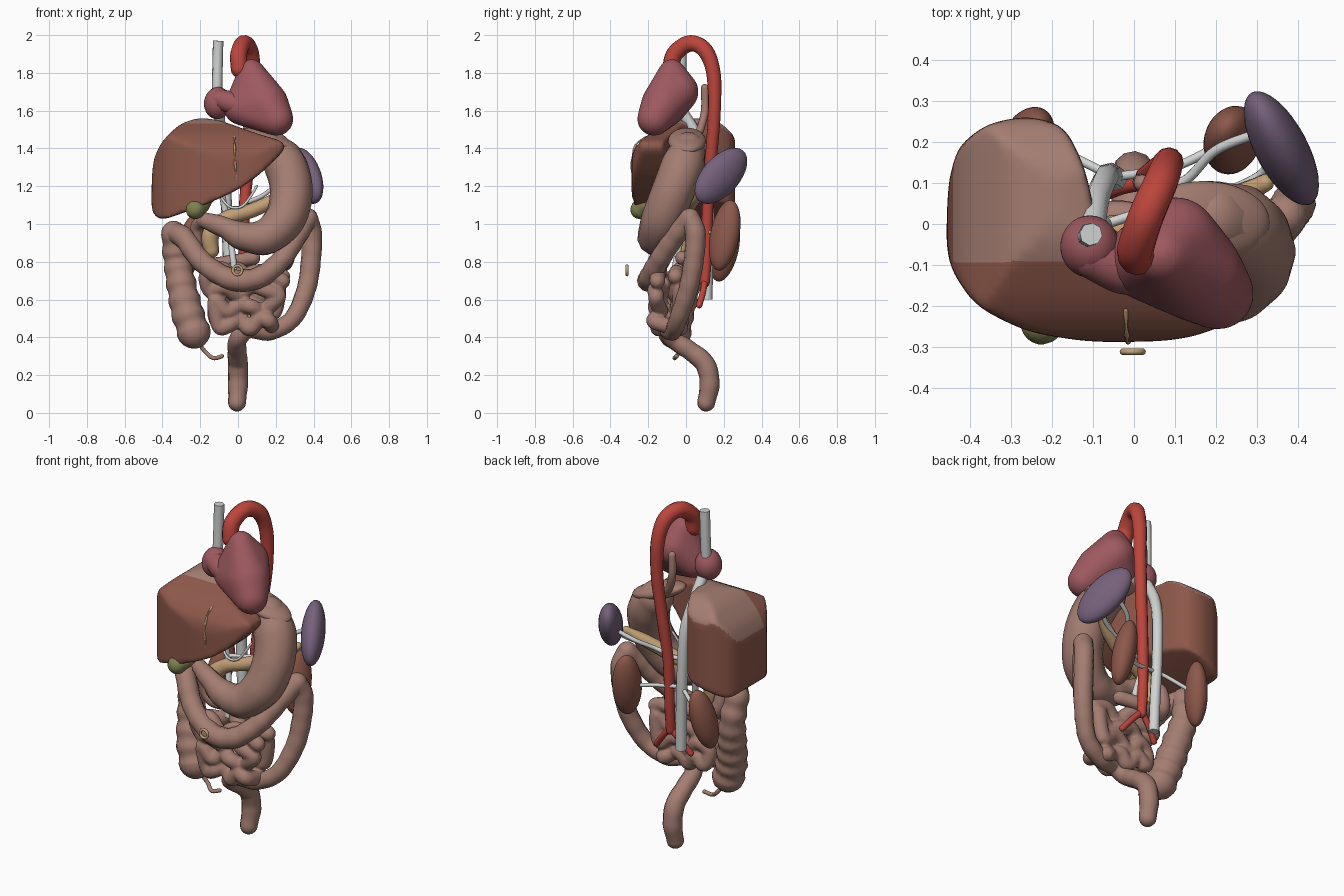
import bpy, bmesh, math, random
from mathutils import Vector, Matrix

if "Cube" in bpy.data.objects:
    bpy.data.objects.remove(bpy.data.objects["Cube"])
random.seed(4)


def material(name, rgb):
    m = bpy.data.materials.new(name)
    m.use_nodes = True
    m.diffuse_color = (*rgb, 1)
    m.node_tree.nodes["Principled BSDF"].inputs["Base Color"].default_value = (*rgb, 1)
    return m


GUT = material("gut_brown", (.37, .205, .165))
HEART = material("heart_rose", (.34, .1, .115))
RED = material("artery_red", (.5, .06, .045))
LIVER = material("liver_brown", (.265, .097, .068))
PURPLE = material("spleen_purple", (.18, .12, .2))
OLIVE = material("gallbladder_olive", (.22, .22, .08))
TAN = material("pancreas_tan", (.54, .35, .18))
GREY = material("vein_grey", (.64, .65, .65))


def add_mesh(name, mesh, *mats):
    ob = bpy.data.objects.new(name, mesh)
    bpy.context.collection.objects.link(ob)
    mesh.materials.clear()
    for m in mats:
        mesh.materials.append(m)
    mesh.polygons.foreach_set("use_smooth", [True] * len(mesh.polygons))
    return ob


def baked(ob):
    deps = bpy.context.evaluated_depsgraph_get()
    mesh = bpy.data.meshes.new_from_object(ob.evaluated_get(deps))
    bpy.data.objects.remove(ob)
    return mesh


def tube(name, pts, mat, radius=1, steps=8, round_ends=True, haustra=0, sides=4):
    """Smooth sweep through (x, y, z[, r]) points with domed ends."""
    pts = [(Vector(p[:3]), p[3] if len(p) > 3 else radius) for p in pts]
    ext = [pts[0]] + pts + [pts[-1]]
    path = []
    for i in range(len(pts) - 1):
        a, b, c, d = ext[i:i + 4]
        for k in range(steps):
            t = k / steps
            pos = (b[0] * 2 + (c[0] - a[0]) * t + (a[0] * 2 - b[0] * 5 + c[0] * 4 - d[0]) * t * t
                   + (b[0] * 3 - a[0] - c[0] * 3 + d[0]) * t ** 3) / 2
            s = t * t * (3 - 2 * t)
            path.append((pos, b[1] + (c[1] - b[1]) * s))
    path.append(pts[-1])
    if haustra:
        dist, out = 0, []
        for i, (p, r) in enumerate(path):
            dist += (p - path[i - 1][0]).length if i else 0
            out.append((p, r * (1 + haustra * math.cos(dist * 70))))
        path = out
    if round_ends:
        def dome(end, inner):
            d = (end[0] - inner[0]).normalized()
            return [(end[0] + d * end[1] * math.sin(w), end[1] * math.cos(w))
                    for w in (.3, .6, .9, 1.2, 1.4, 1.55)]
        path = dome(path[0], path[1])[::-1] + path + dome(path[-1], path[-2])
    cu = bpy.data.curves.new(name, "CURVE")
    cu.dimensions = "3D"
    cu.bevel_depth = 1
    cu.bevel_resolution = sides
    cu.use_fill_caps = True
    sp = cu.splines.new("POLY")
    sp.points.add(len(path) - 1)
    for q, (p, r) in zip(sp.points, path):
        q.co = (*p, 1)
        q.radius = r
    ob = bpy.data.objects.new(name, cu)
    bpy.context.collection.objects.link(ob)
    ob = add_mesh(name, baked(ob), mat)
    if not round_ends:
        for f in ob.data.polygons:
            f.use_smooth = len(f.vertices) == 4
    return ob


def ellipsoid(name, loc, radii, long_axis, thin_axis, mat):
    """radii = (thin, middle, long)"""
    z = Vector(long_axis).normalized()
    x = Vector(thin_axis)
    x = (x - z * x.dot(z)).normalized()
    rot = Matrix((x, z.cross(x), z)).transposed().to_4x4()
    bm = bmesh.new()
    bmesh.ops.create_uvsphere(bm, u_segments=32, v_segments=20, radius=1,
                              matrix=Matrix.Translation(loc) @ rot @ Matrix.Diagonal((*radii, 1)))
    me = bpy.data.meshes.new(name)
    bm.to_mesh(me)
    return add_mesh(name, me, mat)


def softened(ob, voxel, rounds):
    m = ob.modifiers.new("remesh", "REMESH")
    m.mode, m.voxel_size = "VOXEL", voxel
    m = ob.modifiers.new("smooth", "SMOOTH")
    m.factor, m.iterations = .5, rounds
    return baked(ob)


def rounded(outline):
    """Two passes of corner cutting."""
    pts = [Vector(p) for p in outline]
    for _ in range(2):
        pts = [q for i, p in enumerate(pts) for q in (pts[i - 1].lerp(p, .8), p.lerp(pts[(i + 1) % len(pts)], .2))]
    return pts


def prism(name, outline, axis):
    """Outline in the two axes other than axis, extruded far along axis."""
    bm = bmesh.new()
    def place(p, d):
        v = list(p)
        v.insert(axis, d)
        return bm.verts.new(v)
    lo, hi = ([place(p, d) for p in rounded(outline)] for d in (-3, 3))
    bm.faces.new(lo)
    bm.faces.new(hi)
    for i in range(len(lo)):
        bm.faces.new((lo[i - 1], lo[i], hi[i], hi[i - 1]))
    bmesh.ops.recalc_face_normals(bm, faces=bm.faces)
    me = bpy.data.meshes.new(name)
    bm.to_mesh(me)
    return add_mesh(name, me, LIVER)


# Liver: intersection of its front, top and side outlines, softened
front = prism("liver_front", [(-.46, 1), (-.455, 1.32), (-.41, 1.43), (-.31, 1.53), (-.2, 1.565), (-.08, 1.545),
                              (.08, 1.485), (.28, 1.425), (.12, 1.265), (0, 1.18), (-.2, 1.09)], 1)
top = prism("liver_top", [(-.46, -.09), (-.455, .1), (-.43, .19), (-.36, .245), (-.26, .265), (-.17, .24), (-.12, .14),
                          (-.09, 0), (.1, -.08), (.28, -.13), (.27, -.23), (.12, -.285), (-.1, -.29), (-.26, -.265),
                          (-.39, -.2)], 2)
side = prism("liver_side", [(-.29, 1), (-.295, 1.38), (-.21, 1.47), (-.06, 1.55), (.08, 1.57), (.18, 1.54),
                            (.275, 1.45), (.275, 1.07), (.15, 1)], 0)
for cutter in (top, side):
    m = front.modifiers.new("cut", "BOOLEAN")
    m.operation, m.object, m.solver = "INTERSECT", cutter, "EXACT"
liver = add_mesh("liver", softened(front, .011, 12), LIVER, GUT)
for cutter in (top, side):
    bpy.data.objects.remove(cutter)
# Diaphragm cap on the rear top of the liver
for f in liver.data.polygons:
    f.material_index = int(f.normal.z > .25 and f.center.y > -.09 and f.center.x < -.06)

# Left half of the diaphragm, over the stomach
ellipsoid("left_diaphragm", (.17, .005, 1.44), (.045, .1, .17), (.35, 0, -.12), (0, 0, 1), GUT)

# Heart: hull over a few spheres, softened
bm = bmesh.new()
for x, y, z, r in [(.07, -.075, 1.805, .07), (.205, -.17, 1.555, .09), (.1, -.04, 1.7, .108),
                   (.015, -.09, 1.615, .092), (.15, -.12, 1.635, .118)]:
    bmesh.ops.create_icosphere(bm, subdivisions=3, radius=r, matrix=Matrix.Translation((x, y, z)))
hull = bmesh.ops.convex_hull(bm, input=bm.verts)
bmesh.ops.delete(bm, geom=[v for v in hull["geom_interior"] if isinstance(v, bmesh.types.BMVert)], context="VERTS")
me = bpy.data.meshes.new("heart")
bm.to_mesh(me)
add_mesh("heart", softened(add_mesh("heart_base", me, HEART), .012, 12), HEART)
ellipsoid("heart_right_atrium", (-.108, -.055, 1.64), (.072, .076, .085), (.1, 0, 1), (1, 0, 0), HEART)
tube("heart_auricle", [(-.1, -.08, 1.66, .055), (-.03, -.11, 1.64, .06), (.04, -.13, 1.61, .05)], HEART)

# Aorta and its lower fork
tube("aorta", [(.008, -.08, 1.82, .046), (.004, -.06, 1.9, .045), (.03, .02, 1.956, .044), (.065, .1, 1.92, .042),
               (.082, .145, 1.8, .038), (.083, .15, 1.6, .034), (.06, .133, 1.35, .032), (.035, .115, 1.1, .03),
               (.03, .11, .85, .028), (.03, .1, .69, .026)], RED)
for s, name in ((-1, "right"), (1, "left")):
    tube(name + "_iliac_artery", [(.03, .1, .7), (.03 + s * .055, .09, .64), (.03 + s * .11, .07, .57)], RED, .017)

# Veins
tube("upper_vena_cava", [(-.105, -.025, 1.97), (-.108, -.025, 1.85), (-.112, -.03, 1.66)], GREY, .028,
     round_ends=False, sides=2)
tube("lower_vena_cava", [(-.1, -.01, 1.58), (-.09, .06, 1.46), (-.07, .11, 1.3), (-.06, .12, 1.05),
                         (-.05, .115, .8), (-.045, .11, .6)], GREY, .03, round_ends=False, sides=2)
tube("portal_vein", [(-.1, -.02, 1.24), (-.07, 0, 1.08), (-.04, -.03, .92), (-.02, -.06, .76)], GREY, .017)
tube("splenic_vein", [(-.07, 0, 1.08), (.06, .04, 1.09), (.2, .07, 1.13), (.31, .12, 1.17), (.33, .17, 1.22)],
     GREY, .012)
tube("gastric_vein", [(-.09, -.02, 1.14), (-.04, -.04, 1.09), (.03, -.04, 1.1), (.1, -.02, 1.2)], GREY, .007)
tube("splenic_branch", [(.06, .08, 1.12), (.13, .11, 1.15), (.2, .18, 1.2), (.3, .22, 1.25)], GREY, .012)
for s, name in ((-1, "right"), (1, "left")):
    tube(name + "_renal_vein", [(-.05, .115, .97), (s * .1, .14, .95), (s * .22, .2, .91 + s * .03)], GREY, .011)

# Paired kidneys, spleen, gallbladder
ellipsoid("left_kidney", (.24, .205, .94), (.063, .082, .19), (-.03, .07, .37), (.8, -.5, 0), LIVER)
ellipsoid("right_kidney", (-.26, .205, .87), (.06, .075, .18), (.06, .08, .37), (1, -.3, 0), LIVER)
ellipsoid("spleen", (.36, .185, 1.255), (.064, .104, .187), (-.1, .19, .2), (.87, .5, 0), PURPLE)
tube("gallbladder", [(-.225, -.243, 1.077, .052), (-.195, -.21, 1.1, .046), (-.15, -.15, 1.13, .022)], OLIVE)

# Pancreas
tube("pancreas", [(-.14, -.03, .86, .04), (-.145, -.03, .95, .05), (-.06, -.02, 1.03, .04), (.07, 0, 1.07, .038),
                  (.2, .04, 1.13, .036), (.32, .1, 1.2, .022)], TAN)

# Oesophagus, stomach and duodenum
tube("oesophagus", [(.02, .1, 1.72), (.02, .1, 1.6), (.06, .075, 1.5), (.14, .04, 1.42)], GUT, .021)
tube("stomach", [(.19, .01, 1.39, .098), (.255, -.02, 1.3, .115), (.282, -.07, 1.17, .113), (.25, -.125, 1.03, .11),
                 (.15, -.16, .935, .098), (.03, -.16, .935, .078), (-.08, -.14, .985, .055),
                 (-.18, -.1, 1.02, .043)], GUT)
tube("duodenum", [(-.18, -.1, 1.02), (-.215, -.04, .98), (-.21, -.01, .86), (-.15, 0, .79), (-.03, .02, .8),
                  (.08, -.02, .82)], GUT, .038)

# Small intestine: two layers of folded rows, fused and softened
coils = []
for layer, y in enumerate((-.045, -.145)):
    for row in range(4):
        k = row if layer == 0 else 3 - row
        half = .2 - .022 * k
        for j in range(6):
            u = (j / 2.5 - 1) * (1 if row % 2 else -1)
            coils.append((.035 + u * half, y + random.uniform(-.02, .02),
                          .73 - .084 * k + .03 * math.sin(j * 2.4 + row * 2) + random.uniform(-.01, .01)))
add_mesh("small_intestine", softened(tube("gut_coils", coils, GUT, .042, steps=6), .008, 4), GUT)

# Large intestine, appendix
tube("ascending_colon", [(-.235, -.06, .43, .086), (-.27, -.04, .54, .085), (-.3, 0, .68, .078),
                         (-.325, .03, .82, .07), (-.34, .01, .95, .064)], GUT, haustra=.05, steps=14)
tube("transverse_colon", [(-.34, .01, .95, .06), (-.29, -.07, .93, .056), (-.2, -.14, .81, .056),
                          (-.1, -.18, .735, .057), (0, -.2, .7, .058), (.12, -.19, .72, .057),
                          (.23, -.14, .81, .054), (.31, -.06, .93, .053), (.37, .02, 1.03, .053)],
     GUT, haustra=.02, steps=12)
tube("descending_colon", [(.37, .02, 1.03, .053), (.39, .05, .95, .054), (.385, .04, .8, .053), (.36, .01, .65, .051),
                          (.29, -.04, .5, .048), (.17, -.07, .43, .046), (.06, -.1, .44, .045),
                          (0, -.07, .39, .048), (-.005, .02, .33, .05), (0, .1, .26, .053),
                          (0, .125, .16, .053), (-.005, .107, .055, .047)], GUT, haustra=.015, steps=10)
tube("appendix", [(-.21, -.05, .37), (-.17, -.04, .32), (-.13, -.06, .29), (-.085, -.05, .3)], GUT, .011)

# Ligament cord on the liver and navel ring
tube("liver_ligament", [(-.02, -.21, 1.46), (-.018, -.265, 1.42), (-.015, -.288, 1.32), (-.005, -.28, 1.22)],
     TAN, .005, haustra=.3, steps=16, sides=2)
bpy.ops.mesh.primitive_torus_add(major_radius=.024, minor_radius=.008, major_segments=32, minor_segments=10,
                                 location=(-.003, -.312, .755), rotation=(math.pi / 2, 0, 0))
ring = bpy.context.object
ring.name = "navel_ring"
ring.data.materials.append(TAN)
bpy.ops.object.shade_smooth()
